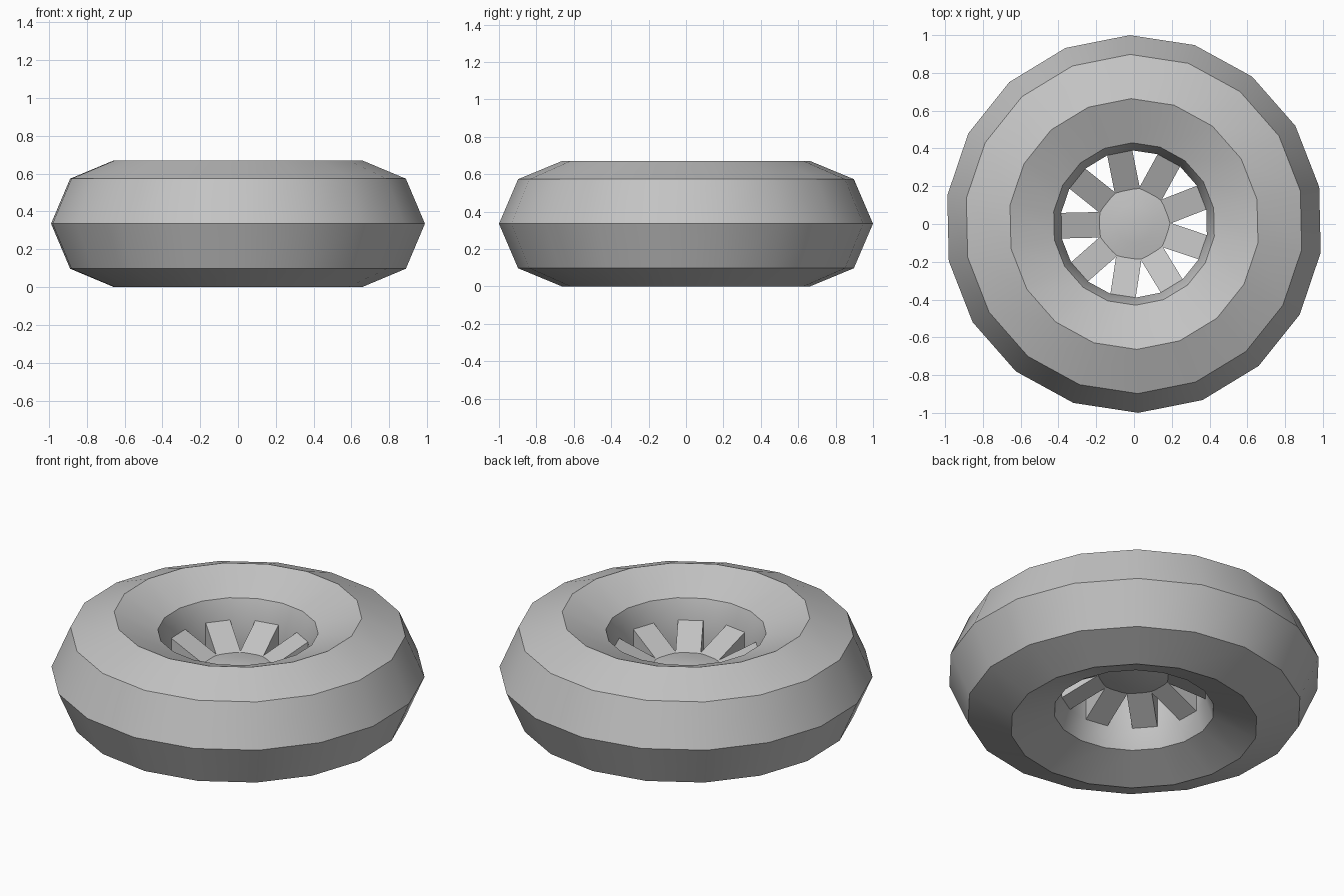
import bpy, bmesh
from math import sin, cos, pi, radians
from mathutils import Matrix, Vector

cube = bpy.data.objects.get("Cube")
if cube:
    bpy.data.objects.remove(cube)

SIDES = 18
MID = 0.335                 # height of the mirror plane
TURN = radians(91.3)        # direction of the first ring corner
STEP = 2 * pi / SIDES

grey = bpy.data.materials.new("plain_grey")
grey.use_nodes = True
colour = (0.55, 0.55, 0.55, 1)
grey.diffuse_color = colour
grey.node_tree.nodes["Principled BSDF"].inputs["Base Color"].default_value = colour


def finish(name, bm):
    bmesh.ops.recalc_face_normals(bm, faces=bm.faces)
    mesh = bpy.data.meshes.new(name)
    bm.to_mesh(mesh)
    bm.free()
    mesh.materials.append(grey)
    obj = bpy.data.objects.new(name, mesh)
    bpy.context.collection.objects.link(obj)
    bpy.ops.object.select_all(action="DESELECT")
    obj.select_set(True)
    bpy.context.view_layer.objects.active = obj
    bpy.ops.object.shade_smooth_by_angle(angle=radians(30))
    return obj


def lathe(name, profile, closed):
    """Turn (radius, height from mid plane) points about the z axis."""
    bm = bmesh.new()
    verts = [bm.verts.new((r * cos(TURN), r * sin(TURN), MID + z)) for r, z in profile]
    pairs = list(zip(verts, verts[1:] + verts[:1]))
    edges = [bm.edges.new(p) for p in (pairs if closed else pairs[:-1])]
    bmesh.ops.spin(bm, geom=verts + edges, cent=(0, 0, 0), axis=(0, 0, 1),
                   angle=2 * pi, steps=SIDES, use_merge=True)
    bmesh.ops.remove_doubles(bm, verts=bm.verts, dist=0.0005)
    return finish(name, bm)


# Tyre with its rim wall: upper half of the section, mirrored below
half = [(1.0, 0), (0.898, 0.238), (0.664, 0.335), (0.43, 0.238), (0.39, 0.125)]
section = half + [(r, -z) for r, z in reversed(half[1:])]
lathe("tyre", section, True)

# Slightly domed hub
lathe("hub", [(0, 0.05), (0.1, 0.043), (0.2, 0.025),
              (0.2, -0.025), (0.1, -0.043), (0, -0.05)], False)

# Spokes, one on every second rim face, thinning toward the hub
bm = bmesh.new()
outer, inner = 0.39 * cos(STEP / 2), 0.17
width = 0.39 * sin(STEP / 2)
for i in range(SIDES // 2):
    geom = bmesh.ops.create_cube(bm, size=2)["verts"]
    for v in geom:
        at_rim = v.co.x > 0
        v.co = Vector((outer if at_rim else inner, v.co.y * width,
                       v.co.z * (0.125 if at_rim else 0.022)))
    angle = TURN + STEP / 2 + i * 2 * STEP
    bmesh.ops.transform(bm, verts=geom, matrix=Matrix.Translation((0, 0, MID))
                        @ Matrix.Rotation(angle, 4, "Z"))
finish("spokes", bm)
